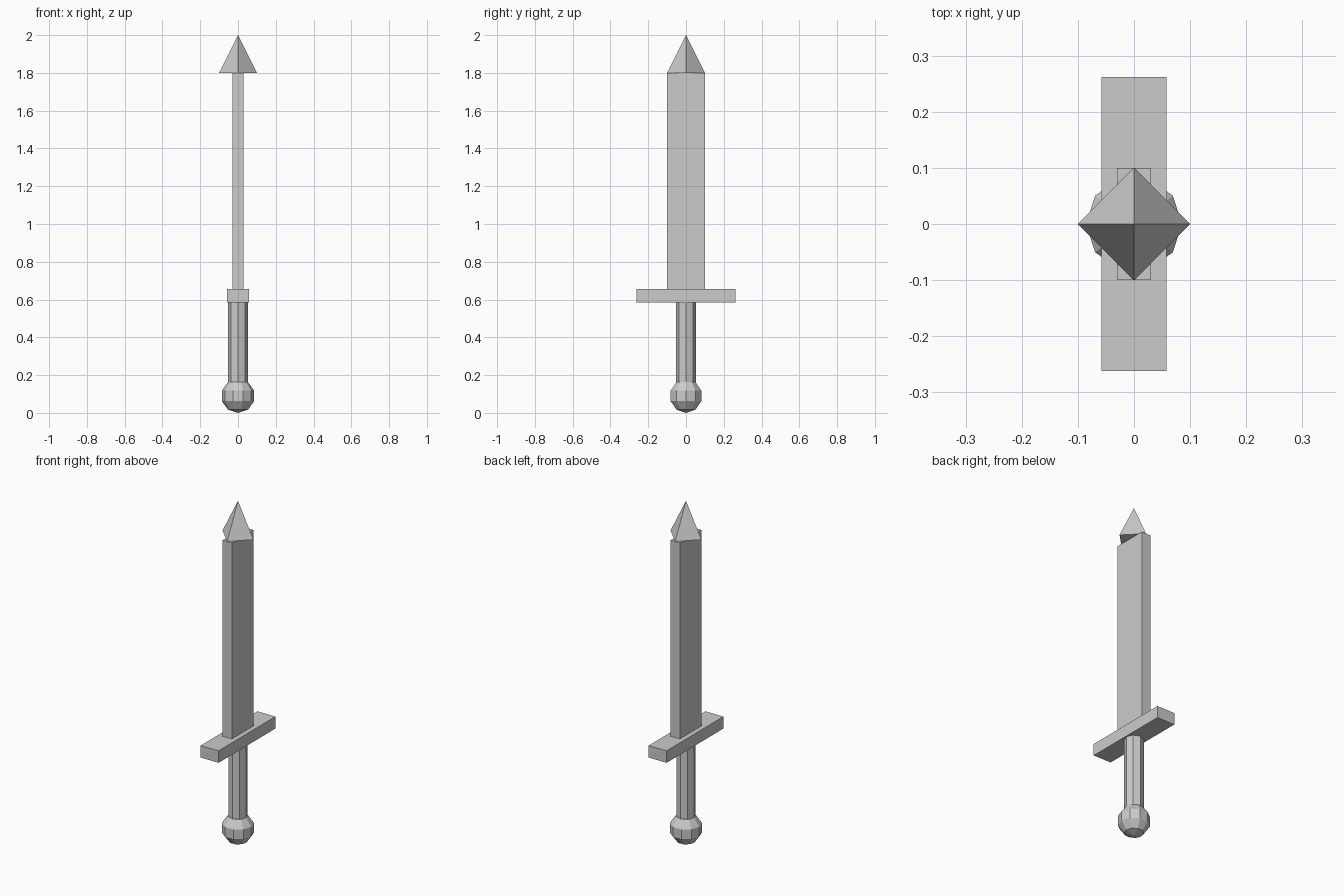
import bpy, bmesh
from math import cos, sin, pi, radians

if "Cube" in bpy.data.objects:
    bpy.data.objects.remove(bpy.data.objects["Cube"])


def finish(name, bm):
    bmesh.ops.recalc_face_normals(bm, faces=bm.faces)
    mesh = bpy.data.meshes.new(name)
    bm.to_mesh(mesh)
    bm.free()
    obj = bpy.data.objects.new(name, mesh)
    bpy.context.collection.objects.link(obj)
    return obj


def box(name, half_x, half_y, z0, z1):
    bm = bmesh.new()
    bmesh.ops.create_cube(bm, size=1)
    for v in bm.verts:
        v.co.x *= 2 * half_x
        v.co.y *= 2 * half_y
        v.co.z = z1 if v.co.z > 0 else z0
    return finish(name, bm)


def lathe(name, profile, sides):
    """Closed faceted solid from (radius, z) points, bottom to top, first corner on +x."""
    bm = bmesh.new()
    rings = []
    for r, z in profile:
        if r == 0:
            rings.append([bm.verts.new((0, 0, z))] * sides)
        else:
            rings.append([bm.verts.new((r * cos(2 * pi * i / sides), r * sin(2 * pi * i / sides), z))
                          for i in range(sides)])
    for lower, upper in zip(rings, rings[1:]):
        for i in range(sides):
            j = (i + 1) % sides
            quad = [lower[i], lower[j], upper[j], upper[i]]
            bm.faces.new(list(dict.fromkeys(quad)))
    if profile[0][0]:
        bm.faces.new(rings[0][::-1])
    if profile[-1][0]:
        bm.faces.new(rings[-1])
    return finish(name, bm)


# Pommel: low-poly ball, 10 segments by 5 bands
R = 0.09
ball = [(R * cos(radians(a)), R + R * sin(radians(a))) for a in (-54, -18, 18, 54)]
lathe("pommel", [(0, 0)] + ball + [(0, 2 * R)], 10)

# Grip: octagonal rod
lathe("grip", [(0.052, 0.15), (0.052, 0.59)], 8)

# Crossguard and blade
box("crossguard", 0.058, 0.262, 0.585, 0.655)
box("blade", 0.03, 0.1, 0.65, 1.8)

# Tip: four-sided pyramid, corners on the axes
lathe("blade_tip", [(0.1, 1.8), (0, 2.0)], 4)
